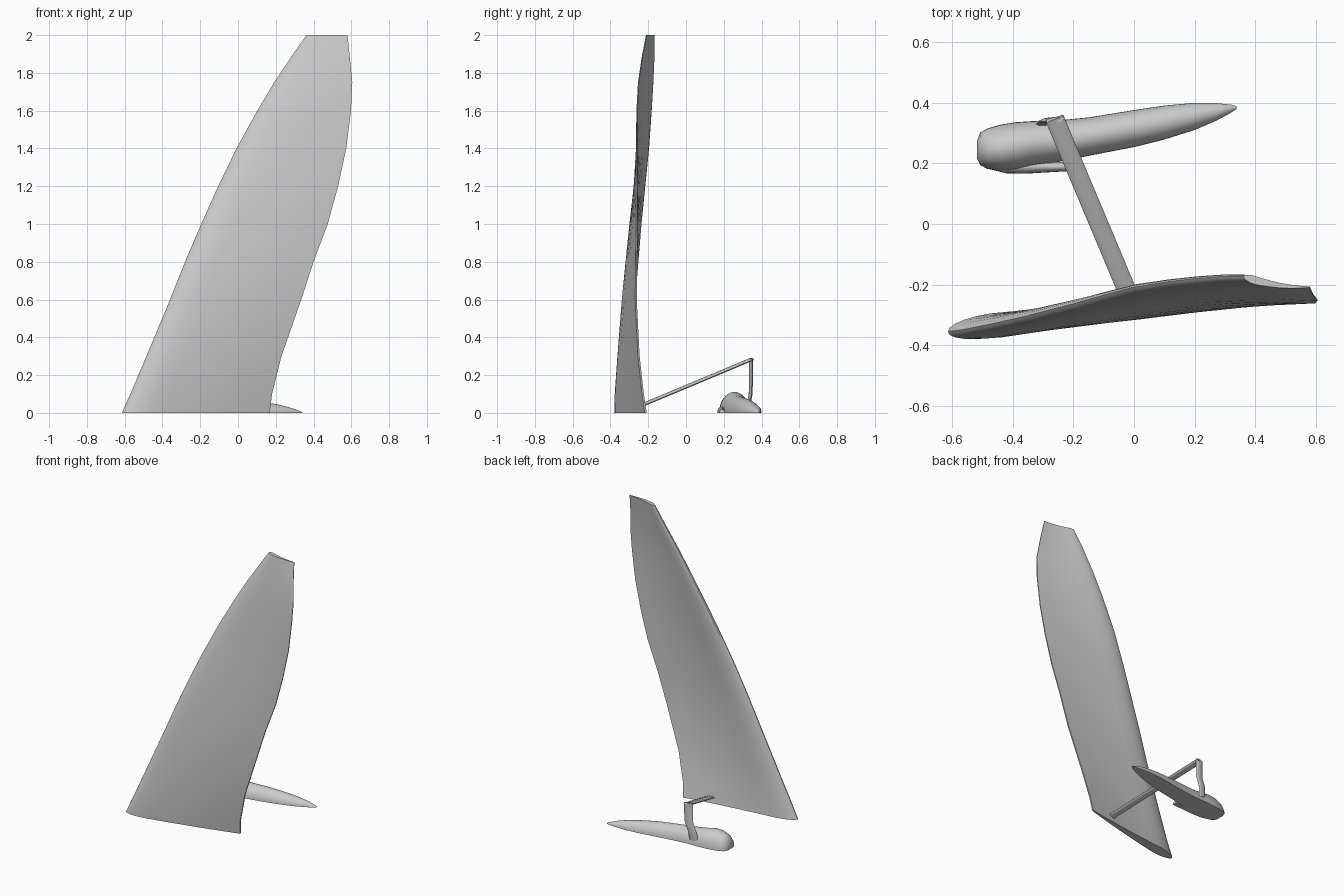
import bpy, bmesh, math
from mathutils import Vector


def loft(name, rings, angle=35):
    """Skin a list of equal-length rings and cap both ends."""
    bm = bmesh.new()
    vs = [[bm.verts.new(p) for p in r] for r in rings]
    n = len(rings[0])
    for a, b in zip(vs, vs[1:]):
        for i in range(n):
            j = (i + 1) % n
            bm.faces.new((a[i], a[j], b[j], b[i]))
    bm.faces.new(vs[0])
    bm.faces.new(vs[-1])
    bmesh.ops.recalc_face_normals(bm, faces=bm.faces[:])
    me = bpy.data.meshes.new(name)
    bm.to_mesh(me)
    bm.free()
    ob = bpy.data.objects.new(name, me)
    bpy.context.collection.objects.link(ob)
    bpy.ops.object.select_all(action='DESELECT')
    ob.select_set(True)
    bpy.context.view_layer.objects.active = ob
    bpy.ops.object.shade_smooth_by_angle(angle=math.radians(angle))
    return ob


# Wing sail: z, leading x, leading y, trailing x, trailing y, thickness
SAIL = [
    (0.0, -0.615, -0.355, 0.168, -0.213, 0.080),
    (0.1, -0.570, -0.350, 0.180, -0.228, 0.080),
    (0.3, -0.485, -0.333, 0.230, -0.250, 0.076),
    (0.6, -0.360, -0.305, 0.335, -0.265, 0.072),
    (0.8, -0.280, -0.284, 0.400, -0.263, 0.068),
    (1.0, -0.195, -0.262, 0.475, -0.260, 0.064),
    (1.2, -0.105, -0.236, 0.530, -0.260, 0.058),
    (1.4, -0.008, -0.210, 0.573, -0.260, 0.052),
    (1.6, 0.102, -0.192, 0.598, -0.260, 0.045),
    (1.75, 0.192, -0.181, 0.605, -0.252, 0.040),
    (1.9, 0.292, -0.173, 0.590, -0.230, 0.034),
    (2.0, 0.362, -0.174, 0.580, -0.208, 0.028),
]
T = [0, .008, .03, .07, .12, .18, .28, .4, .55, .7, .85, 1]


def half_thickness(t):
    if t < 0.18:
        return math.sqrt(max(0, 1 - (1 - t / 0.18) ** 2))
    return 1 - 0.88 * (t - 0.18) / 0.82


def sail_ring(z, lx, ly, tx, ty, th):
    def pt(t, side):
        y = ly + (ty - ly) * t - 0.04 * t * (1 - t)
        return (lx + (tx - lx) * t, y + side * th / 2 * half_thickness(t), z)
    return [pt(t, -1) for t in T] + [pt(t, 1) for t in reversed(T[1:])]


loft("wing_sail", [sail_ring(*s) for s in SAIL])


# Float hull: half-round sections with flat bottom (x, low y, high y, height)
def half_round(x, y0, y1, h, n=16):
    c, r = (y0 + y1) / 2, (y1 - y0) / 2
    return [(x, c + r * math.cos(math.pi * i / n), h * math.sin(math.pi * i / n))
            for i in range(n + 1)]


HULL = [
    (-0.518, 0.215, 0.275, 0.030), (-0.508, 0.195, 0.302, 0.065),
    (-0.485, 0.182, 0.315, 0.090), (-0.44, 0.175, 0.328, 0.108),
    (-0.39, 0.178, 0.336, 0.111), (-0.33, 0.192, 0.340, 0.100),
    (-0.25, 0.205, 0.342, 0.090), (-0.15, 0.225, 0.352, 0.085),
    (0.0, 0.254, 0.376, 0.075), (0.10, 0.279, 0.391, 0.063),
    (0.20, 0.310, 0.400, 0.047), (0.27, 0.340, 0.399, 0.030),
    (0.32, 0.367, 0.394, 0.013), (0.338, 0.380, 0.389, 0.004),
]
loft("float_hull", [half_round(*h) for h in HULL], 50)

# Low chine running along the near side of the hull
CHINE = [(-0.48, 0.182, 0.22, 0.02), (-0.42, 0.167, 0.22, 0.035),
         (-0.36, 0.166, 0.212, 0.035), (-0.26, 0.172, 0.205, 0.03),
         (-0.18, 0.176, 0.205, 0.02)]
loft("hull_chine", [half_round(*c, 8) for c in CHINE], 50)


# Outrigger arm and leg: flat bars with rounded sections
def bar(name, points, wide, thin, w, t, n=12):
    rings = []
    for p in points:
        ring = []
        for i in range(n):
            a = 2 * math.pi * i / n
            ring.append(Vector(p) + Vector(wide).normalized() * w / 2 * math.cos(a)
                        + Vector(thin).normalized() * t / 2 * math.sin(a))
        rings.append(ring)
    return loft(name, rings, 60)


bar("outrigger_arm", [(-0.015, -0.24, 0.038), (-0.262, 0.348, 0.284)],
    (0.92, 0.386, 0), (0.14, -0.36, 0.92), 0.062, 0.017)
bar("outrigger_leg", [(-0.26, 0.344, 0.288), (-0.262, 0.344, 0.16),
                      (-0.285, 0.342, 0.10), (-0.295, 0.330, 0.03)],
    (1, 0.15, 0), (0, 1, 0), 0.062, 0.018)
